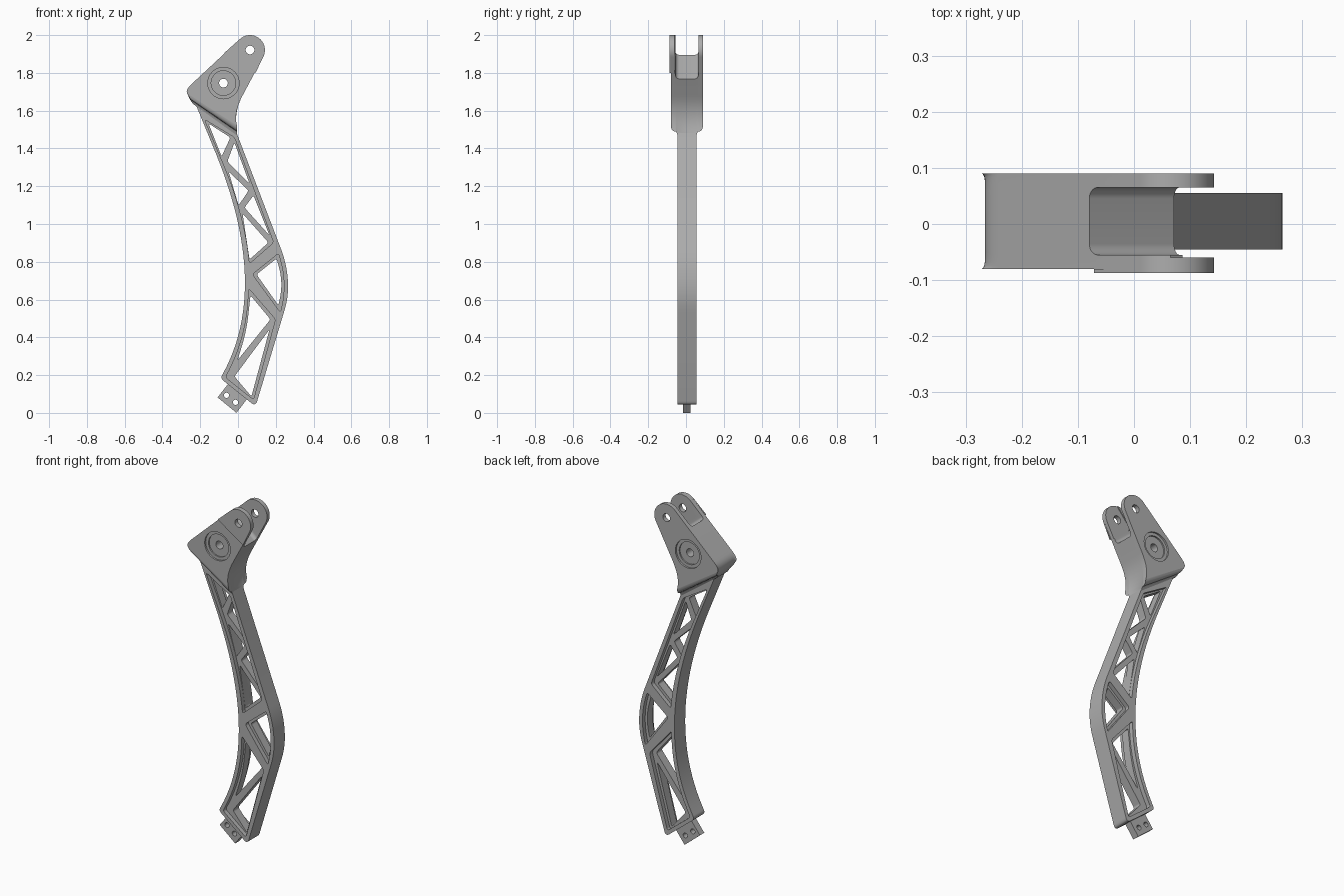
import bpy, bmesh, math
from mathutils import Vector

old = bpy.data.objects.get("Cube")
if old:
    bpy.data.objects.remove(old, do_unlink=True)

grey = bpy.data.materials.new("satin grey")
grey.use_nodes = True
colour = (0.42, 0.42, 0.42, 1)
grey.diffuse_color = colour
grey.node_tree.nodes["Principled BSDF"].inputs["Base Color"].default_value = colour

MID = 0.005  # centre plane of the part in depth


# Outlines are drawn in x, z, in hundredths of a unit
def rounded(corners, default=0, steps=8):
    pts = []
    n = len(corners)
    for i, c in enumerate(corners):
        p = Vector(c[:2])
        d = c[2] if len(c) > 2 else default
        if d == 0:
            pts.append(p)
            continue
        ends = []
        for q in (corners[i - 1], corners[(i + 1) % n]):
            e = Vector(q[:2]) - p
            ends.append(p + e.normalized() * min(d, e.length * 0.95))
        k = 24 if d > 10 else steps
        for j in range(k + 1):
            t = j / k
            pts.append(ends[0] * (1 - t) ** 2 + p * 2 * t * (1 - t) + ends[1] * t * t)
    return pts


def arc(centre, r, a0=0, a1=352.5, n=48):
    angles = [math.radians(a0 + (a1 - a0) * i / (n - 1)) for i in range(n)]
    return [Vector((centre[0] + r * math.cos(a), centre[1] + r * math.sin(a))) for a in angles]


# Stack of outlines along y; each level is (y, outline)
def loft(name, stacks):
    bm = bmesh.new()
    for levels in stacks:
        rings = [[bm.verts.new((p[0] / 100, y, p[1] / 100)) for p in pts] for y, pts in levels]
        for a, b in zip(rings, rings[1:]):
            for i in range(len(a)):
                bm.faces.new((a[i - 1], a[i], b[i], b[i - 1]))
        bm.faces.new(rings[0])
        bm.faces.new(rings[-1])
    bmesh.ops.recalc_face_normals(bm, faces=bm.faces)
    me = bpy.data.meshes.new(name)
    bm.to_mesh(me)
    bm.free()
    me.materials.append(grey)
    ob = bpy.data.objects.new(name, me)
    bpy.context.collection.objects.link(ob)
    return ob


def plate(pts, y0, y1):
    return [(y0, pts), (y1, pts)]


def cut(ob, stacks):
    cutter = loft("cutter", stacks)
    mod = ob.modifiers.new("cut", "BOOLEAN")
    mod.operation = "DIFFERENCE"
    mod.solver = "EXACT"
    mod.object = cutter
    bpy.context.view_layer.objects.active = ob
    bpy.ops.object.modifier_apply(modifier=mod.name)
    bpy.data.objects.remove(cutter, do_unlink=True)


# Curved arm
arm = loft("truss_arm", [plate(rounded([
    (-24.1, 167.5), (-1.9, 154.2), (-0.8, 148.4), (25.7, 79.1, 8.2), (27, 62.2, 8.2),
    (9.3, 3.4, 3), (-9.3, 18.3, 2), (17.2, 66.9, 77)]), MID - 0.05, MID + 0.05)])

# Recessed pockets on both faces, leaving a raised rim
pockets = [
    [(-17.7, 155.3), (-1.9, 145.8), (18.8, 90.2), (6.1, 79.1), (3.4, 105.6, 30)],
    [(7.7, 73.3), (21.4, 84.4), (25.7, 69, 12), (22.5, 53.2)],
    [(5.6, 65.9), (19.8, 49.5), (8.2, 7.1), (-6.6, 18.8), (5.3, 41, 25)]]
for a, b in ((-0.1, -0.025), (0.025, 0.1)):
    cut(arm, [plate(rounded(p, 1.5), MID + a, MID + b) for p in pockets])

# Windows between the diagonal ribs
windows = [
    [(-15.6, 153.2), (-4, 145.8), (-8.7, 135.7)],
    [(-1.9, 143.1), (-5.6, 133.1), (6.1, 121.4)],
    [(-5, 127.8), (5.6, 117.7), (0.3, 109.8)],
    [(8.2, 115.1), (3.4, 108.7), (16.7, 93.9)],
    [(2.4, 105.6), (16.1, 90.2), (6.1, 81.2)],
    [(9.8, 73.3), (20.4, 81.7), (24, 69, 9), (21.4, 56.9)],
    [(6.6, 62.2), (17.2, 49.5), (-0.3, 27.8), (4.5, 43.1, 9)],
    [(16.7, 44.2), (-1.9, 19.3), (7.1, 8.7)]]
cut(arm, [plate(rounded(w, 1.2), -0.2, 0.2) for w in windows])

# Mounting tab with two holes
tab = loft("mounting_tab", [plate(
    [(-4.2, 16.7), (5.8, 8.7), (-0.8, 0), (-10.8, 8.2)], MID - 0.02, MID + 0.02)])
cut(tab, [plate(arc(c, 1.4), -0.2, 0.2) for c in ((-6.1, 9.3), (-1.3, 5.6))])

# Fork head, its lower edge rounded and blended into the arm
TIP = Vector((6.35, 192.1))
tip_arc = arc(TIP, 7.9, 132.5, -29.4, 28)


def head_outline(s):
    return rounded([tuple(p) for p in tip_arc] + [
        (-2.4, 159, 9.9), (-0.5, 149 + s), (-25.1 - s / 2, 165.9 + s), (-28.3, 170.6, 5.5)])


edge = [(0.085, 3), (0.083, 1.8), (0.079, 0.8), (0.073, 0.2), (0.066, 0),
        (0.058, -0.1), (0.054, -0.8), (0.05, -2.2)]
head = loft("fork_head", [[(MID - y, head_outline(s)) for y, s in edge] +
                          [(MID + y, head_outline(s)) for y, s in reversed(edge)]])

# Slot between the prongs, with a rounded floor
u, n = Vector((0.764, -0.645)), Vector((0.645, 0.764))
floor_a, floor_b = Vector((-8.5, 190)) - u * 10, Vector((7.5, 176.5)) + u * 10


def slot_outline(s):
    return [floor_a + n * s, floor_b + n * s, floor_b + n * 60, floor_a + n * 60]


curve = [(0.06 - 0.02 * (1 - math.cos(a)), 2 * (1 - math.sin(a)))
         for a in (math.pi / 2 * i / 8 for i in range(9))]
cut(head, [[(MID - y, slot_outline(s)) for y, s in curve] +
           [(MID + y, slot_outline(s)) for y, s in reversed(curve)]])

# Shallow relief on the inside of the front prong
relief = [TIP + u * i + n * j for i, j in ((-5, 15), (14, 15), (14, -8), (-5, -8))]
cut(head, [plate(rounded([tuple(p) for p in relief], 2.5), -0.06, 0)])

# Stepped bearing seats, pivot hole and fork holes
PIVOT = (-7.7, 174.6)
for radius, depth in ((8.3, 0.01), (6.5, 0.018)):
    cut(head, [plate(arc(PIVOT, radius), -0.2, -0.08 + depth),
               plate(arc(PIVOT, radius), 0.09 - depth, 0.2)])
holes = [plate(arc(c, 2.3), -0.2, 0.2) for c in (PIVOT, TIP)]
cut(head, holes)

# Raised pad on the front prong
pad = loft("prong_pad", [plate(tip_arc + [Vector((9.3, 180)), Vector((-7.1, 190.7))], -0.087, -0.08)])
cut(pad, holes[1:])

# Smooth shading on curved walls only
bpy.ops.object.select_all(action="DESELECT")
for ob in (arm, tab, head, pad):
    ob.select_set(True)
bpy.context.view_layer.objects.active = head
bpy.ops.object.shade_smooth_by_angle()
